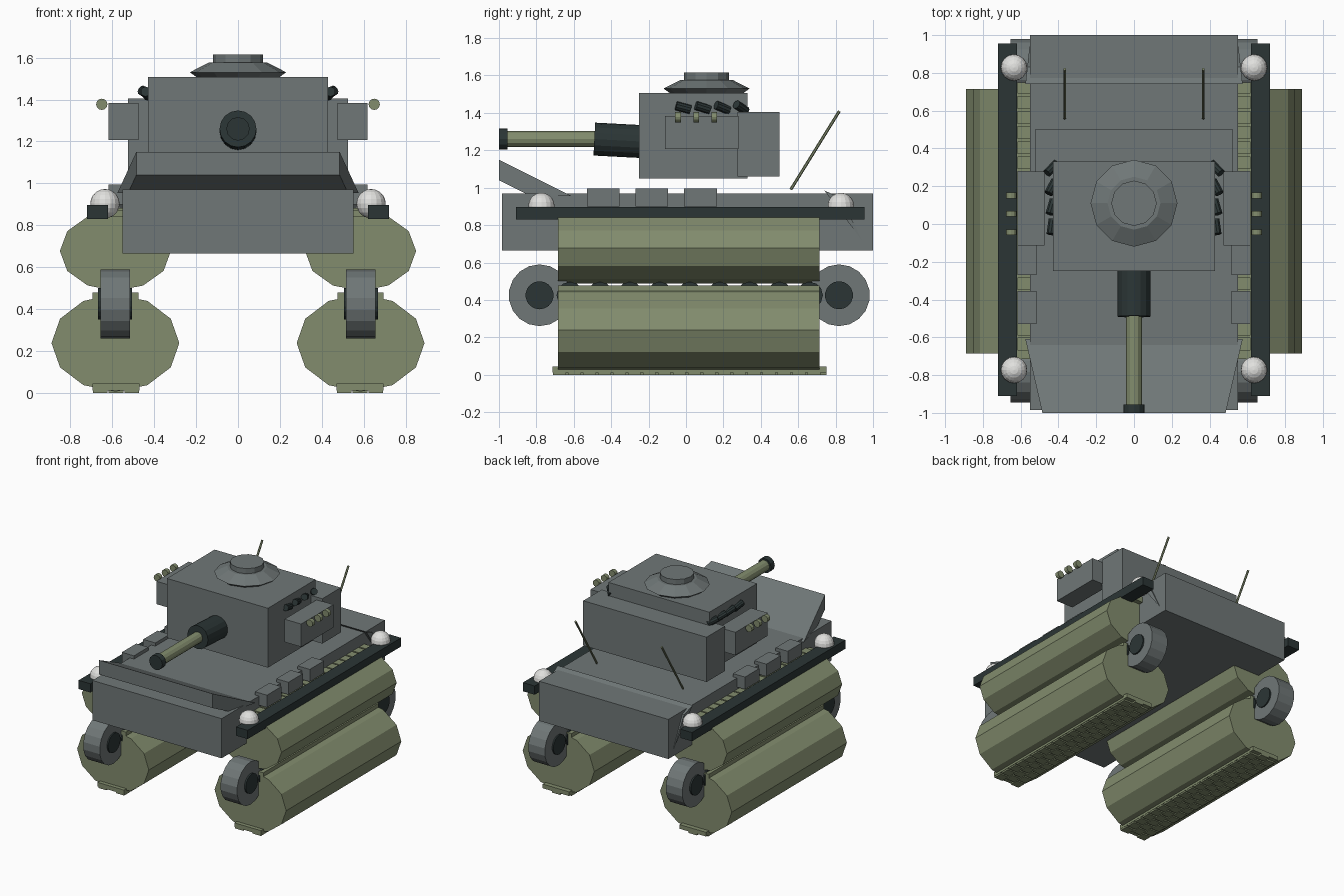
import bpy, bmesh, math
from mathutils import Vector, Matrix

cube = bpy.data.objects.get("Cube")
if cube:
    bpy.data.objects.remove(cube, do_unlink=True)


def material(name, rgb):
    m = bpy.data.materials.new(name)
    m.use_nodes = True
    m.diffuse_color = (*rgb, 1)
    bsdf = next(n for n in m.node_tree.nodes if n.type == 'BSDF_PRINCIPLED')
    bsdf.inputs["Base Color"].default_value = (*rgb, 1)
    return m


GREY = material("armour grey", (0.16, 0.185, 0.185))
OLIVE = material("olive", (0.225, 0.265, 0.155))
DARK = material("dark steel", (0.024, 0.036, 0.036))
WHITE = material("lamp white", (0.75, 0.75, 0.73))


def finish(name, bm, mat):
    bmesh.ops.recalc_face_normals(bm, faces=bm.faces)
    mesh = bpy.data.meshes.new(name)
    bm.to_mesh(mesh)
    bm.free()
    mesh.materials.append(mat)
    ob = bpy.data.objects.new(name, mesh)
    bpy.context.collection.objects.link(ob)
    return ob


def add_box(bm, x, y, z):
    """Add a box given (min, max) on each axis."""
    size = [b - a for a, b in (x, y, z)]
    mid = [(a + b) / 2 for a, b in (x, y, z)]
    bmesh.ops.create_cube(bm, size=1, matrix=Matrix.Translation(mid) @ Matrix.Diagonal((*size, 1)))


def box(name, mat, x, y, z):
    bm = bmesh.new()
    add_box(bm, x, y, z)
    return finish(name, bm, mat)


def side(s, a, b):
    """Span on the x axis, mirrored to side s."""
    return tuple(sorted((s * a, s * b)))


def rod(name, mat, start, end, r, sides=12, r2=None, squash=1):
    """Cylinder between two points."""
    a, b = Vector(start), Vector(end)
    d = b - a
    rot = d.to_track_quat('Z', 'Y').to_matrix().to_4x4()
    bm = bmesh.new()
    bmesh.ops.create_cone(bm, cap_ends=True, segments=sides, radius1=r, radius2=r if r2 is None else r2,
                          depth=d.length, matrix=Matrix.Translation((a + b) / 2) @ rot)
    return finish(name, bm, mat)


def roller(name, mat, x, z, rx, rz, y, sides=12):
    """Elliptical drum lying along the y axis."""
    bm = bmesh.new()
    ring = [(x + rx * math.cos(t), z + rz * math.sin(t))
            for t in (math.tau * i / sides for i in range(sides))]
    front = bm.faces.new([bm.verts.new((px, y[0], pz)) for px, pz in ring])
    ext = bmesh.ops.extrude_face_region(bm, geom=[front], use_keep_orig=True)
    bmesh.ops.translate(bm, vec=(0, y[1] - y[0], 0),
                        verts=[v for v in ext["geom"] if isinstance(v, bmesh.types.BMVert)])
    return finish(name, bm, mat)


def tapered_plate(name, profile, w_first, w_last):
    """Plate from a (y, z) profile whose half width varies along y."""
    ys = [p[0] for p in profile]
    lo, hi = min(ys), max(ys)
    bm = bmesh.new()
    rings = []
    for s in (-1, 1):
        rings.append([bm.verts.new((s * (w_first + (w_last - w_first) * (y - lo) / (hi - lo)), y, z))
                      for y, z in profile])
        bm.faces.new(rings[-1])
    n = len(profile)
    for i in range(n):
        j = (i + 1) % n
        bm.faces.new((rings[0][i], rings[0][j], rings[1][j], rings[1][i]))
    return finish(name, bm, GREY)


def tread(name, s, z, outward):
    """Belt with staggered links on its outer face."""
    bm = bmesh.new()
    add_box(bm, side(s, 0.47, 0.695), (-0.715, 0.75), (z - 0.016, z + 0.016))
    edge = sorted((z + outward * 0.016, z + outward * 0.028))
    for col in range(3):
        x0 = 0.472 + col * 0.075
        y = -0.71 + (col % 2) * 0.04
        while y < 0.71:
            add_box(bm, side(s, x0, x0 + 0.07), (y, min(y + 0.068, 0.75)), edge)
            y += 0.08
    return finish(name, bm, OLIVE)


# Hull and sloping plates
box("hull", GREY, (-0.55, 0.55), (-0.985, 1.0), (0.665, 0.97))
tapered_plate("front_plate", [(-1.0, 1.15), (-1.0, 1.04), (-0.83, 0.955), (-0.61, 0.955)], 0.485, 0.575)
tapered_plate("rear_plate", [(0.74, 0.985), (0.83, 0.945), (0.94, 0.72)], 0.575, 0.553)

# Running gear, fenders and lamps
for s, label in ((1, "left"), (-1, "right")):
    x = s * 0.585
    roller(label + "_lower_drum", OLIVE, x, 0.238, 0.305, 0.232, (-0.685, 0.715))
    roller(label + "_upper_drum", OLIVE, x, 0.677, 0.265, 0.19, (-0.685, 0.715))
    for part, z, out in (("ground", 0.028, -1), ("middle", 0.452, 1), ("top", 0.855, 1)):
        if part == "middle":
            box(label + "_middle_belt", OLIVE, side(s, 0.475, 0.695), (-0.685, 0.715), (0.43, 0.478))
        else:
            tread(label + "_" + part + "_tread", s, z, out)
    for end, y in (("front", -0.783), ("rear", 0.818)):
        rod(f"{label}_{end}_wheel", GREY, (s * 0.515, y, 0.425), (s * 0.655, y, 0.425), 0.165, 18)
        rod(f"{label}_{end}_hub", DARK, (s * 0.505, y, 0.425), (s * 0.667, y, 0.425), 0.075, 18)
        bm = bmesh.new()
        bmesh.ops.create_uvsphere(bm, u_segments=16, v_segments=10, radius=0.07,
                                  matrix=Matrix.Translation((s * 0.635, y + 0.01, 0.903)))
        finish(f"{label}_{end}_lamp", bm, WHITE)
    for i in range(9):
        y = -0.62 + i * 0.16
        rod(f"{label}_road_wheel_{i}", DARK, (s * 0.505, y, 0.425), (s * 0.665, y, 0.425), 0.072, 12)
    box(label + "_rail", DARK, side(s, 0.62, 0.72), (-0.91, 0.955), (0.83, 0.897))
    for i, y in enumerate((-0.53, -0.27, -0.01)):
        box(f"{label}_fender_box_{i}", GREY, side(s, 0.515, 0.618), (y, y + 0.175), (0.9, 0.995))

    # Turret side fittings
    box(label + "_stowage_box", GREY, side(s, 0.475, 0.617), (-0.113, 0.28), (1.207, 1.383))
    for i in range(3):
        y = -0.043 + i * 0.097
        rod(f"{label}_canister_{i}", OLIVE, (s * 0.65, y - 0.015, 1.377), (s * 0.65, y + 0.015, 1.377), 0.027, 12)
    for i, y in enumerate((-0.015, 0.09, 0.195, 0.295)):
        a = 0.35 + i * 0.28
        d = Vector((s * math.sin(a) * 0.4, -math.cos(a), 0.25)).normalized() * 0.04
        c = Vector((s * 0.435, y, 1.428))
        rod(f"{label}_smoke_tube_{i}", DARK, c - d, c + d, 0.024, 10)
    rod(label + "_antenna", OLIVE, (s * 0.367, 0.56, 0.99), (s * 0.367, 0.82, 1.41), 0.008, 6)

# Turret
box("turret", GREY, (-0.43, 0.43), (-0.25, 0.33), (1.05, 1.507))
box("turret_rear_box", GREY, (-0.525, 0.525), (0.275, 0.5), (1.06, 1.405))
for name, z0, z1, r0, r1 in (("cupola_rim", 1.505, 1.53, 0.195, 0.23),
                             ("cupola_dome", 1.53, 1.576, 0.23, 0.14),
                             ("hatch", 1.57, 1.615, 0.12, 0.12)):
    rod(name, GREY, (0, 0.11, z0), (0, 0.11, z1), r0, 12, r1)

# Gun
rod("gun_sleeve", DARK, (0, -0.24, 1.247), (0, -0.49, 1.26), 0.088, 16)
rod("gun_barrel", OLIVE, (0, -0.45, 1.26), (0, -0.97, 1.26), 0.042, 12)
rod("muzzle", DARK, (0, -0.955, 1.26), (0, -1.0, 1.26), 0.056, 12)
